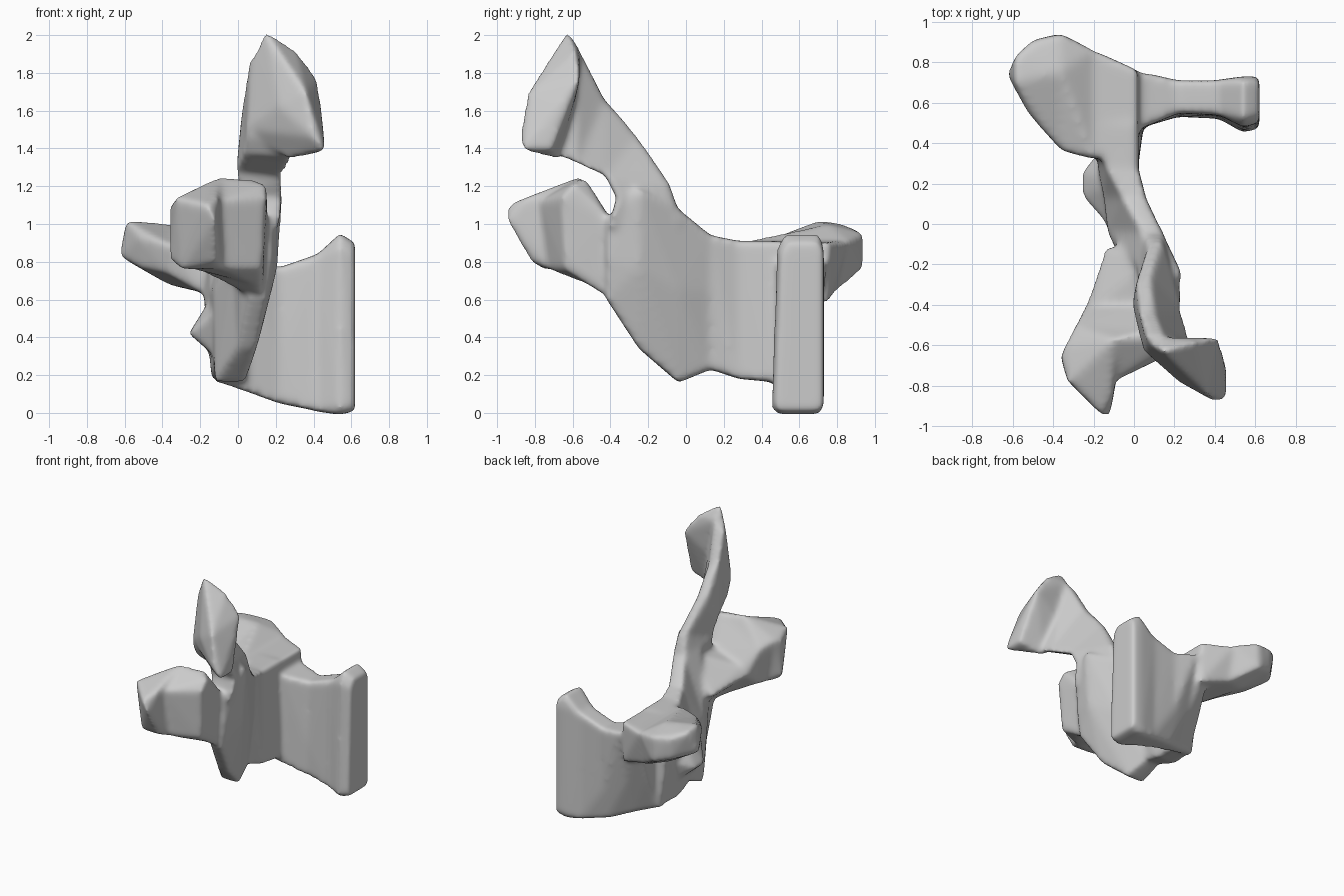
import bpy, bmesh

bm = bmesh.new()


def hull(points):
    """Add one convex lump."""
    tmp = bmesh.new()
    for p in points:
        tmp.verts.new(p)
    bmesh.ops.convex_hull(tmp, input=tmp.verts)
    loose = [v for v in tmp.verts if not v.link_faces]
    bmesh.ops.delete(tmp, geom=loose, context='VERTS')
    bmesh.ops.recalc_face_normals(tmp, faces=tmp.faces)
    me = bpy.data.meshes.new("tmp")
    tmp.to_mesh(me)
    tmp.free()
    bm.from_mesh(me)
    bpy.data.meshes.remove(me)


def chain(sections):
    """Bridge consecutive cross-sections with convex lumps."""
    for a, b in zip(sections, sections[1:]):
        hull(a + b)


def y_sec(y, rows):
    return [(x, y, z) for x0, x1, z in rows for x in (x0, x1)]


def x_sec(x, rows):
    return [(x, y, z) for y0, y1, z in rows for y in (y0, y1)]


# central leaning plate, running diagonally front to back
chain([
    y_sec(-.42, [(.04, .18, 1.02), (.02, .18, .80), (.06, .15, .60)]),
    y_sec(-.25, [(.05, .24, 1.19), (-.03, .21, .77), (.0, .10, .34)]),
    y_sec(-.04, [(.04, .14, 1.08), (-.13, .13, .65), (-.12, .04, .16)]),
    y_sec(.13, [(-.06, .06, .94), (-.15, .05, .65), (-.13, 0, .23)]),
    y_sec(.28, [(-.14, .02, .91), (-.18, .02, .60), (-.14, .02, .18)]),
    y_sec(.50, [(-.20, .02, .91), (-.16, .04, .45), (-.12, .05, .16)]),
])
# ridge along the left face
hull([(-.26, .14, .42), (-.26, .26, .42), (-.14, .0, .52), (-.14, .40, .50),
      (-.10, .05, .28), (-.10, .36, .28), (-.10, .20, .68)])

# back right web, hollowed behind, and its upright end slab
chain([
    x_sec(-.10, [(.45, .78, .88), (.45, .62, .45), (.45, .50, .16)]),
    x_sec(.05, [(.48, .75, .80), (.48, .66, .38), (.48, .56, .11)]),
    x_sec(.22, [(.55, .71, .77), (.53, .70, .30), (.53, .65, .05)]),
    x_sec(.42, [(.54, .71, .84), (.52, .70, .01)]),
])
chain([
    x_sec(.40, [(.55, .71, .82), (.53, .70, .01)]),
    x_sec(.54, [(.52, .71, .95), (.48, .73, .87), (.45, .73, .03), (.48, .70, -.01)]),
    x_sec(.62, [(.54, .70, .90), (.50, .73, .84), (.47, .73, .04), (.49, .70, .01)]),
])

# back left lobe
chain([
    x_sec(.02, [(.40, .76, .90), (.42, .75, .58)]),
    x_sec(-.20, [(.32, .86, .91), (.33, .80, .64)]),
    [(-.36, .36, .89), (-.38, .40, .74), (-.36, .94, .95), (-.37, .94, .76),
     (-.36, .75, 1.0), (-.37, .72, .68)],
    [(-.52, .54, .93), (-.52, .58, .77), (-.50, .91, .96), (-.50, .90, .80),
     (-.59, .70, 1.02), (-.63, .74, .83), (-.59, .83, 1.0)],
])

# rising blade
chain([
    [(.03, -.02, 1.0), (.14, -.02, 1.0), (.05, -.41, .98), (.22, -.41, .98)],
    [(.07, -.10, 1.23), (.14, -.08, 1.20), (.01, -.36, 1.14), (.24, -.37, 1.14)],
    [(.01, -.29, 1.48), (.08, -.26, 1.47), (-.01, -.40, 1.28), (.24, -.43, 1.25)],
    [(.03, -.45, 1.68), (.10, -.43, 1.66), (.03, -.57, 1.37), (.28, -.58, 1.32)],
    [(.06, -.56, 1.88), (.15, -.56, 1.92), (.05, -.64, 1.48), (.29, -.66, 1.35)],
])

# flared facet at the blade tip
hull([(.14, -.63, 2.03), (.07, -.59, 1.87), (.04, -.62, 1.50), (.15, -.56, 1.92),
      (.31, -.58, 1.92), (.42, -.56, 1.77), (.44, -.67, 1.63), (.46, -.71, 1.39),
      (.46, -.87, 1.39), (.40, -.88, 1.46), (.36, -.84, 1.70), (.22, -.78, 1.62),
      (.26, -.68, 1.34)])

# front left lobe with hooked end
chain([
    [(.05, -.20, 1.05), (.14, -.20, 1.0), (-.14, -.10, .80), (.08, -.20, .72)],
    [(.03, -.40, 1.03), (.16, -.40, 1.02), (.13, -.40, .60), (.02, -.40, .64),
     (-.24, -.40, .88), (-.20, -.40, .94)],
    [(-.29, -.50, 1.06), (.08, -.53, 1.24), (.15, -.60, 1.21), (.15, -.66, 1.14),
     (.13, -.64, .76), (-.26, -.52, .78), (.08, -.52, .68)],
    [(-.34, -.60, 1.10), (-.28, -.60, .77), (-.10, -.57, 1.25), (-.10, -.78, 1.12),
     (-.08, -.73, .76)],
    [(-.36, -.66, 1.10), (-.36, -.66, .81), (-.30, -.75, .76), (-.33, -.78, 1.14),
     (-.16, -.95, 1.10), (-.12, -.95, 1.02), (-.10, -.84, 1.14), (-.12, -.82, .80)],
])

mesh = bpy.data.meshes.new("bone")
bm.to_mesh(mesh)
bm.free()
bone = bpy.data.objects.new("bone", mesh)
bpy.context.collection.objects.link(bone)

# fuse the lumps, then soften edges
fuse = bone.modifiers.new("fuse", 'REMESH')
fuse.mode = 'VOXEL'
fuse.voxel_size = 0.015
fuse.use_smooth_shade = True
soft = bone.modifiers.new("soften", 'SMOOTH')
soft.factor = 0.5
soft.iterations = 20
